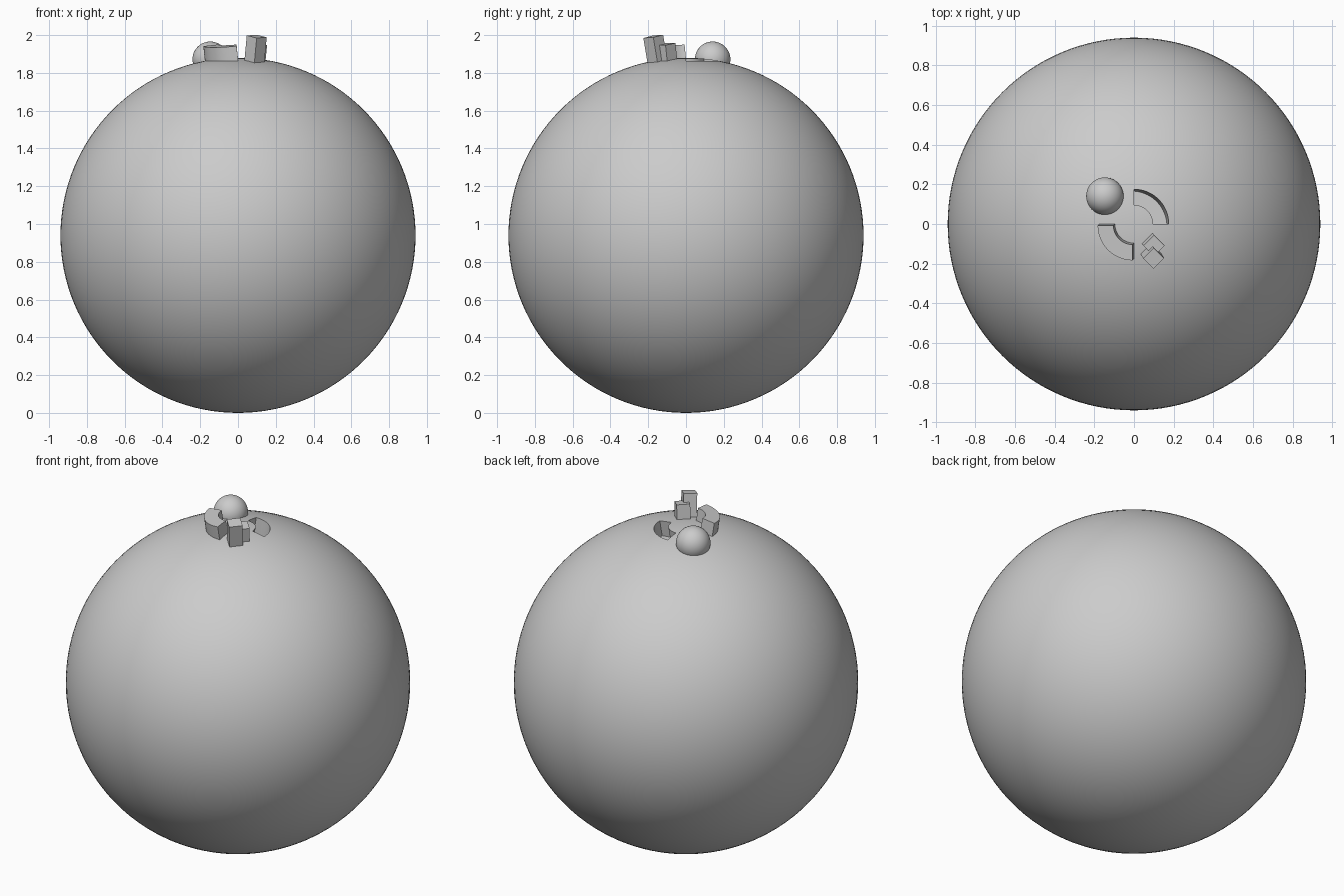
import bpy
import bmesh
from math import cos, sin, pi, sqrt, radians
from mathutils import Vector

cube = bpy.data.objects.get("Cube")
if cube:
    bpy.data.objects.remove(cube, do_unlink=True)

R = 0.94                      # main ball radius
CENTRE = Vector((0, 0, R))

grey = bpy.data.materials.new("plain_grey")
grey.use_nodes = True
colour = (0.6, 0.6, 0.6, 1)
grey.diffuse_color = colour
grey.node_tree.nodes["Principled BSDF"].inputs["Base Color"].default_value = colour


def finish(obj, smooth_angle=None):
    """Give the object its material and, if asked, smooth shading."""
    obj.data.materials.clear()
    obj.data.materials.append(grey)
    if smooth_angle:
        bpy.ops.object.select_all(action='DESELECT')
        obj.select_set(True)
        bpy.context.view_layer.objects.active = obj
        bpy.ops.object.shade_smooth_by_angle(angle=radians(smooth_angle))


def ball(name, radius, location, segments):
    bpy.ops.mesh.primitive_uv_sphere_add(
        segments=segments, ring_count=segments // 2, radius=radius, location=location)
    obj = bpy.context.object
    obj.name = name
    return obj


def prism(name, profile, x, y, low, high):
    """Extrude a flat profile along the ball's normal above the point x, y."""
    normal = Vector((x, y, sqrt(R * R - x * x - y * y))).normalized()
    bm = bmesh.new()
    face = bm.faces.new([bm.verts.new((px, py, low)) for px, py in profile])
    ext = bmesh.ops.extrude_face_region(bm, geom=[face])
    top = [v for v in ext["geom"] if isinstance(v, bmesh.types.BMVert)]
    bmesh.ops.translate(bm, verts=top, vec=(0, 0, high - low))
    bmesh.ops.recalc_face_normals(bm, faces=bm.faces)
    mesh = bpy.data.meshes.new(name)
    bm.to_mesh(mesh)
    bm.free()
    obj = bpy.data.objects.new(name, mesh)
    bpy.context.collection.objects.link(obj)
    obj.rotation_mode = 'QUATERNION'
    obj.rotation_quaternion = Vector((0, 0, 1)).rotation_difference(normal)
    obj.location = CENTRE + normal * R
    return obj


def quarter_ring(name, start, low, high, inner=0.096, outer=0.176, steps=20):
    """Quarter of a flat ring around the top of the ball."""
    mid = (inner + outer) / 2
    mx, my = mid * cos(start + pi / 4), mid * sin(start + pi / 4)
    angles = [start + pi / 2 * i / steps for i in range(steps + 1)]
    profile = [(outer * cos(a) - mx, outer * sin(a) - my) for a in angles]
    profile += [(inner * cos(a) - mx, inner * sin(a) - my) for a in reversed(angles)]
    return prism(name, profile, mx, my, low, high)


# Main ball with a curved groove cut into its top
body = ball("main_ball", R, CENTRE, 128)
cutter = quarter_ring("groove_cutter", 0, -0.1, 0.1)
cutter.hide_render = True
cut = body.modifiers.new("groove", 'BOOLEAN')
cut.operation = 'DIFFERENCE'
cut.solver = 'EXACT'
cut.object = cutter
bpy.context.view_layer.objects.active = body
bpy.ops.object.modifier_apply(modifier=cut.name)
bpy.data.objects.remove(cutter, do_unlink=True)
finish(body, 30)

# Raised curved block opposite the groove
finish(quarter_ring("curved_block", pi, -0.06, 0.071), 30)

# Small ball half sunk into the top
finish(ball("small_ball", 0.094, (-0.147, 0.141, 1.872), 48), 30)

# Two square posts turned by 45 degrees
d = 0.053
diamond = [(d, 0), (0, d), (-d, 0), (0, -d)]
finish(prism("tall_post", diamond, 0.087, -0.152, -0.05, 0.132))
finish(prism("short_post", diamond, 0.093, -0.1, -0.05, 0.083))
